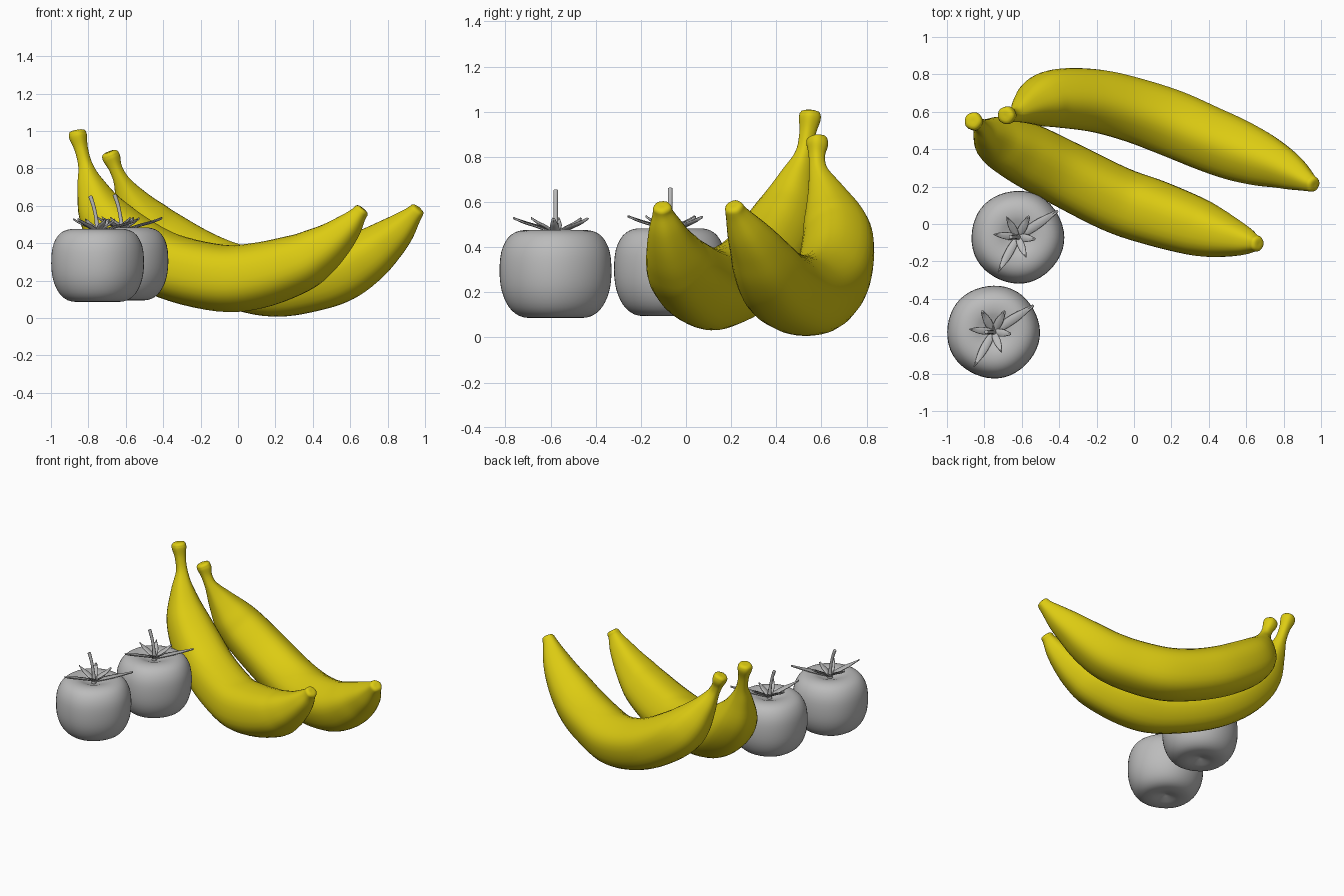
import bpy, bmesh, math
from mathutils import Vector

if "Cube" in bpy.data.objects:
    bpy.data.objects.remove(bpy.data.objects["Cube"])


def material(name, rgb):
    m = bpy.data.materials.new(name)
    m.diffuse_color = (*rgb, 1)
    m.use_nodes = True
    m.node_tree.nodes["Principled BSDF"].inputs["Base Color"].default_value = m.diffuse_color
    return m


YELLOW = material("banana_yellow", (0.72, 0.60, 0.006))
GREY = material("plain_grey", (0.50, 0.50, 0.50))


def smooth_path(points, steps):
    """Catmull-Rom interpolation of tuples of any size."""
    pts = [Vector(p) for p in points]
    pts = [2 * pts[0] - pts[1]] + pts + [2 * pts[-1] - pts[-2]]
    out = []
    for i in range(1, len(pts) - 2):
        a, b, c, d = pts[i - 1:i + 3]
        for s in range(steps):
            t = s / steps
            out.append(0.5 * (2 * b + (c - a) * t + (2 * a - 5 * b + 4 * c - d) * t * t
                              + (3 * b - a - 3 * c + d) * t ** 3))
    return out + [pts[-2]]


def finish(name, bm, mat, angle=60):
    bmesh.ops.recalc_face_normals(bm, faces=bm.faces)
    me = bpy.data.meshes.new(name)
    bm.to_mesh(me)
    bm.free()
    me.materials.append(mat)
    ob = bpy.data.objects.new(name, me)
    bpy.context.collection.objects.link(ob)
    bpy.ops.object.select_all(action='DESELECT')
    ob.select_set(True)
    bpy.context.view_layer.objects.active = ob
    bpy.ops.object.shade_smooth_by_angle(angle=math.radians(angle))
    return ob


def skin(bm, rings):
    """Bridge closed rings of vertices and cap both ends."""
    n = len(rings[0])
    for r0, r1 in zip(rings, rings[1:]):
        for i in range(n):
            bm.faces.new((r0[i], r0[(i + 1) % n], r1[(i + 1) % n], r1[i]))
    bm.faces.new(rings[0])
    bm.faces.new(rings[-1])


def sweep(name, points, mat, sides=30, steps=5, ridge=0.0):
    """Tube along (x, y, z, radius) points with rounded ends and soft ridges."""
    path = smooth_path(points, steps)
    pos = [Vector(p[:3]) for p in path]
    rad = [p[3] for p in path]
    tan = [(pos[min(i + 1, len(pos) - 1)] - pos[max(i - 1, 0)]).normalized()
           for i in range(len(pos))]
    # rounded caps
    for end, sign in ((0, -1), (-1, 1)):
        p, r, t = pos[end].copy(), rad[end], tan[end].copy()
        for k, (h, s) in enumerate(((0.22, 0.85), (0.32, 0.55), (0.30, 0.2))):
            at = len(pos) if sign > 0 else 0
            pos.insert(at, p + t * sign * r * h)
            rad.insert(at, r * s)
            tan.insert(at, t)
    up = Vector((0.3, 0.9, 0.3))
    bm = bmesh.new()
    rings = []
    for p, r, t in zip(pos, rad, tan):
        up = (up - t * up.dot(t)).normalized()
        side = t.cross(up)
        ring = []
        for i in range(sides):
            a = math.tau * i / sides
            rr = r * (1 + ridge * math.cos(5 * a))
            ring.append(bm.verts.new(p + up * rr * math.cos(a) + side * rr * math.sin(a)))
        rings.append(ring)
    skin(bm, rings)
    return finish(name, bm, mat)


# bananas: stem end to blossom end
sweep("front_banana", [
    (-.86, .55, .99, .046), (-.855, .548, .965, .048), (-.838, .538, .90, .036),
    (-.815, .522, .81, .040), (-.785, .488, .70, .078), (-.715, .44, .54, .138),
    (-.58, .372, .395, .168), (-.38, .27, .28, .175), (-.1, .13, .215, .178),
    (.1, .06, .228, .176), (.31, -.01, .29, .158), (.42, -.045, .35, .135),
    (.51, -.07, .415, .106), (.59, -.09, .49, .075), (.64, -.102, .55, .047),
    (.66, -.105, .575, .041)], YELLOW, ridge=0.022)
sweep("back_banana", [
    (-.685, .58, .875, .046), (-.675, .582, .85, .047), (-.655, .58, .80, .036),
    (-.625, .587, .735, .043), (-.575, .62, .635, .085), (-.50, .655, .52, .135),
    (-.40, .675, .42, .158), (-.2, .66, .295, .168), (0, .61, .215, .172),
    (.2, .54, .18, .177), (.4, .455, .205, .173), (.55, .395, .25, .165),
    (.68, .345, .325, .145), (.78, .305, .40, .117), (.86, .265, .47, .088),
    (.93, .225, .545, .052), (.958, .212, .577, .041)], YELLOW, ridge=0.022)


def tomato_body(name, c):
    profile = smooth_path([
        (.004, .112), (.05, .097), (.10, .086), (.16, .095), (.207, .135), (.238, .205),
        (.248, .29), (.24, .38), (.21, .442), (.165, .471), (.11, .474), (.06, .457),
        (.004, .44)], 3)
    bm = bmesh.new()
    rings = []
    for r, z in profile:
        ring = []
        for i in range(48):
            a = math.tau * i / 48
            rr = r * (1 + 0.007 * math.cos(5 * a + 0.6))
            ring.append(bm.verts.new(c + Vector((rr * math.cos(a), rr * math.sin(a), z))))
        rings.append(ring)
    skin(bm, rings)
    finish(name, bm, GREY)


# sepal tips relative to the tomato centre
SEPALS = [(.213, .14), (-.105, -.188), (-.06, .11), (.06, .11),
          (-.13, .015), (.045, -.11), (.09, -.01)]


def sepals(name, c):
    bm = bmesh.new()
    for x, y in SEPALS:
        tip = Vector((x, y, 0))
        length = tip.length
        d = tip.normalized()
        side = Vector((-d.y, d.x, 0))
        wide = 0.65 + length
        line = smooth_path([(0, .455, .014), (.25, .474, .024), (.5, .491, .025),
                            (.75, .506, .017), (1, .527, .002)], 3)
        prev = None
        for t, z, w in line:
            mid = c + d * (t * length) + Vector((0, 0, z))
            w *= wide
            row = [bm.verts.new(mid - side * w + Vector((0, 0, .004))),
                   bm.verts.new(mid - Vector((0, 0, .003))),
                   bm.verts.new(mid + side * w + Vector((0, 0, .004)))]
            if prev:
                for k in (0, 1):
                    bm.faces.new((prev[k], row[k], row[k + 1], prev[k + 1]))
            prev = row
    ob = finish(name, bm, GREY)
    mod = ob.modifiers.new("thickness", 'SOLIDIFY')
    mod.thickness = 0.006


# tomatoes with leafy crown and bent stalk
for label, c in (("back", Vector((-.622, -.07, .008))), ("front", Vector((-.752, -.577, 0)))):
    tomato_body(label + "_tomato", c)
    sepals(label + "_tomato_sepals", c)
    stalk = [(0, 0, .44, .018), (0, 0, .475, .014), (-.006, 0, .53, .010),
             (-.018, 0, .59, .010), (-.034, 0, .64, .011), (-.038, 0, .65, .011)]
    sweep(label + "_tomato_stalk",
          [(x + c.x, y + c.y, z + c.z, r) for x, y, z, r in stalk], GREY, sides=12, steps=3)
